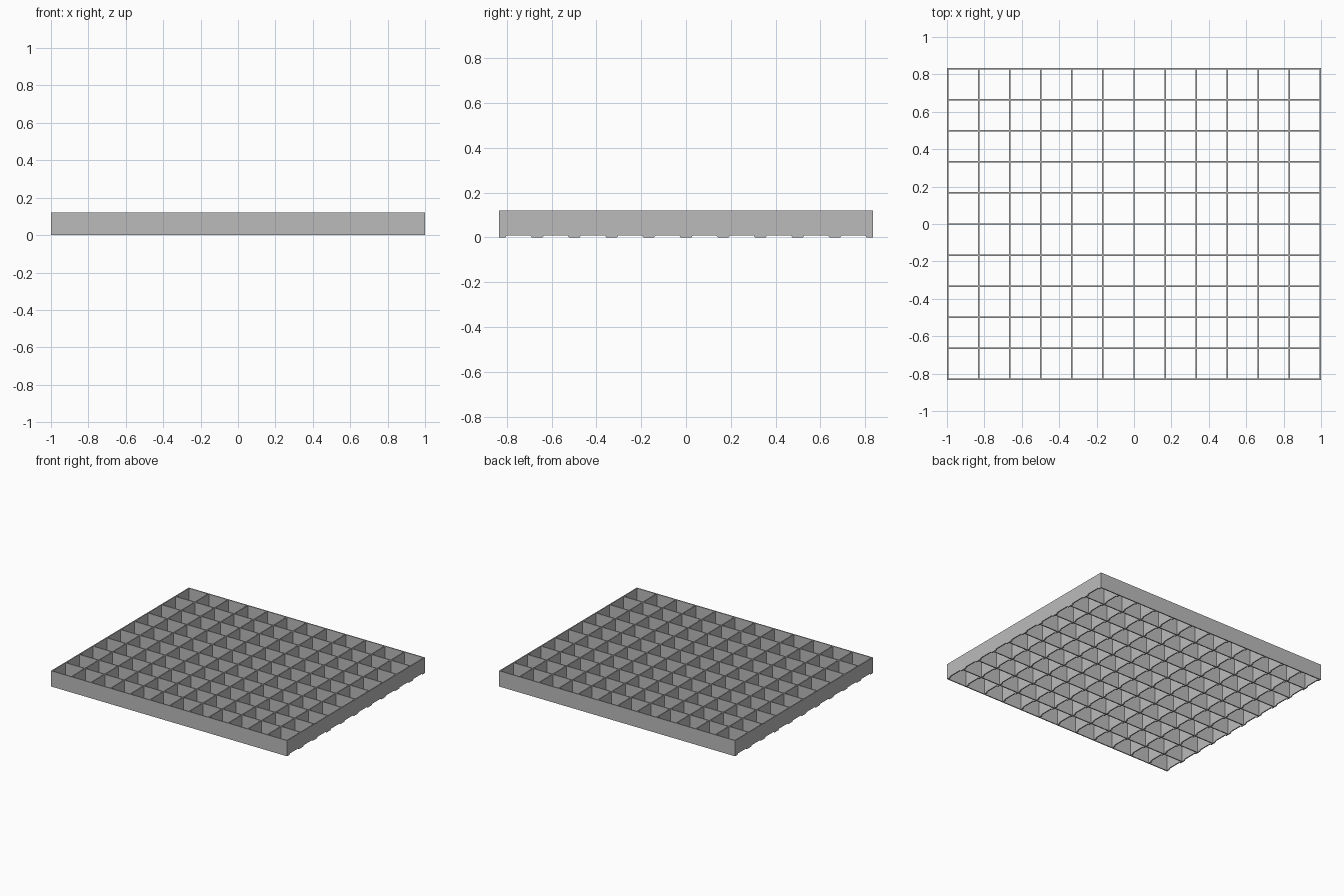
import bpy
import bmesh

if "Cube" in bpy.data.objects:
    bpy.data.objects.remove(bpy.data.objects["Cube"])

COLS, ROWS = 12, 10          # cells along x and y
WALL = 0.008                 # wall thickness
PITCH = (2 - WALL) / COLS    # spacing of the walls
HEIGHT = 0.12
NOTCH = 0.009                # depth of the relief under the ribs
FOOT, SLOPE = 0.024, 0.031   # foot half length at the floor and at the notch

grey = bpy.data.materials.new("mid_grey")
grey.use_nodes = True
colour = (0.5, 0.5, 0.5, 1)
grey.diffuse_color = colour
grey.node_tree.nodes["Principled BSDF"].inputs["Base Color"].default_value = colour


def centres(cells):
    return [(i - cells / 2) * PITCH for i in range(cells + 1)]


def add_wall(bm, profile, x, width):
    """Extrude a (y, z) profile along x."""
    face = bm.faces.new([bm.verts.new((x - width / 2, y, z)) for y, z in profile])
    extruded = bmesh.ops.extrude_face_region(bm, geom=[face])["geom"]
    verts = [v for v in extruded if isinstance(v, bmesh.types.BMVert)]
    bmesh.ops.translate(bm, verts=verts, vec=(width, 0, 0))


def finish(bm, name):
    bmesh.ops.recalc_face_normals(bm, faces=bm.faces)
    mesh = bpy.data.meshes.new(name)
    bm.to_mesh(mesh)
    bm.free()
    mesh.materials.append(grey)
    obj = bpy.data.objects.new(name, mesh)
    bpy.context.collection.objects.link(obj)


# Long straight slats running the full width
bm = bmesh.new()
for y in centres(ROWS):
    a, b = y - WALL / 2, y + WALL / 2
    add_wall(bm, [(a, 0), (b, 0), (b, HEIGHT), (a, HEIGHT)], 0, 2)
finish(bm, "long_slats")

# Ribs between the slats, each relieved underneath so only the feet touch down
bm = bmesh.new()
for x in centres(COLS):
    for y in centres(ROWS)[:-1]:
        a, b = y + WALL / 2, y + PITCH - WALL / 2
        profile = [(a, 0), (y + FOOT, 0), (y + SLOPE, NOTCH),
                   (y + PITCH - SLOPE, NOTCH), (y + PITCH - FOOT, 0),
                   (b, 0), (b, HEIGHT), (a, HEIGHT)]
        add_wall(bm, profile, x, WALL)
finish(bm, "notched_ribs")
